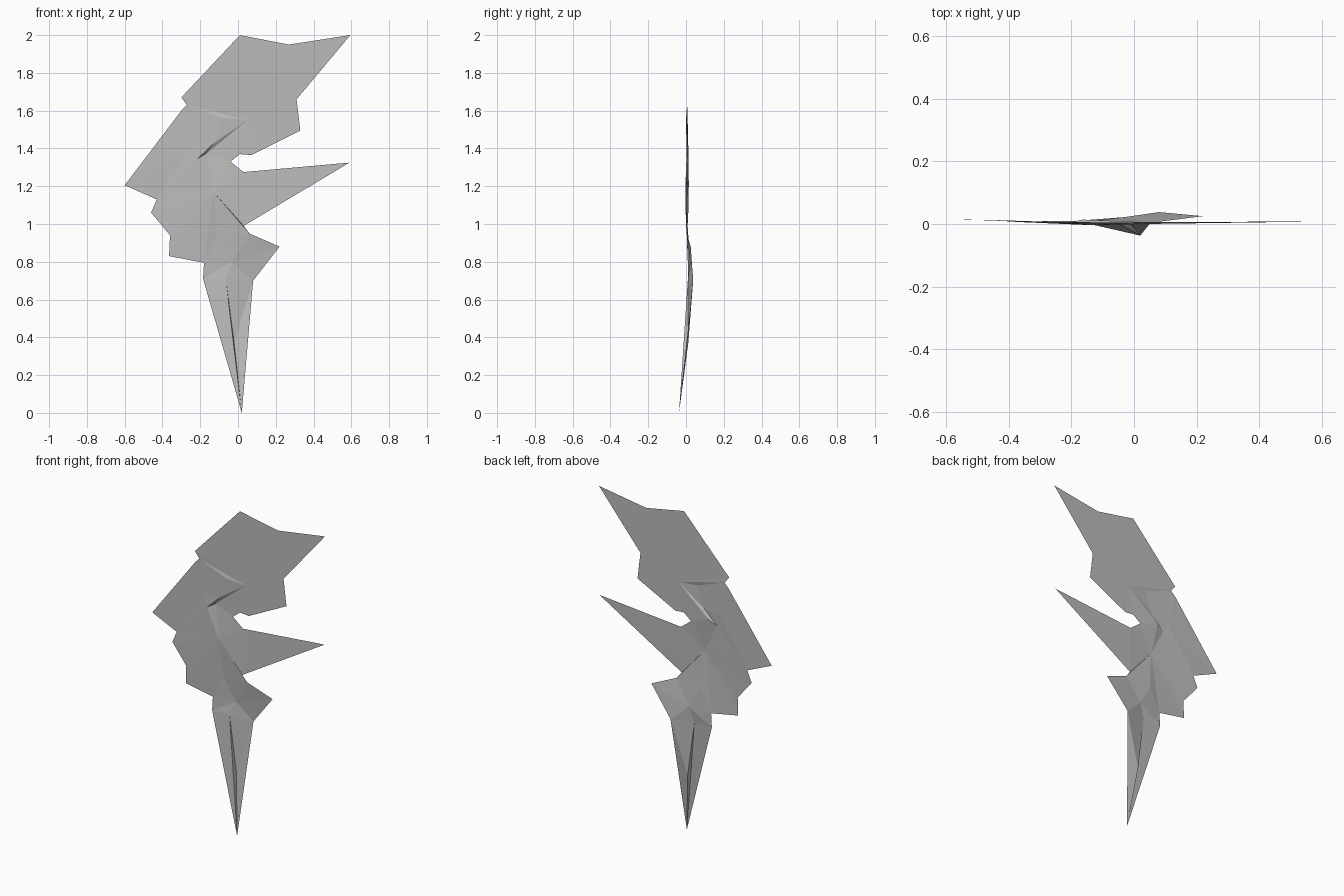
import bpy
import bmesh

cube = bpy.data.objects.get("Cube")
if cube:
    bpy.data.objects.remove(cube, do_unlink=True)

# One plain grey for the whole sheet
grey = bpy.data.materials.new("plain_grey")
grey.use_nodes = True
colour = (0.5, 0.5, 0.5, 1)
grey.diffuse_color = colour
grey.node_tree.nodes["Principled BSDF"].inputs["Base Color"].default_value = colour

# Named corners of the folded sheet, shared between neighbouring parts
P = {
    # lower blade
    "tip": (.02, -.037, 0), "hilt_l": (-.185, .01, .71), "hilt_m": (-.065, .01, .71),
    "hilt_r": (.08, .038, .7), "fold": (-.02, .012, .37),
    # collar
    "collar": (-.03, .022, .8), "barb": (.22, .025, .88), "neck": (.06, .005, .95),
    "crease": (-.11, .012, .94), "hip": (-.18, .01, .795),
    # body
    "core": (-.13, -.004, 1.17), "notch": (.03, 0, .99), "armpit": (.03, .006, 1.275),
    "web": (-.04, .008, 1.33), "bump": (-.43, .012, 1.13), "flank": (-.46, .012, 1.06),
    "waist": (-.36, .006, .94), "skirt": (-.365, .008, .83), "spike": (.59, .008, 1.325),
    # slit and shoulder
    "slit_low": (-.215, .002, 1.345), "slit_back": (-.165, .014, 1.375),
    "slit_top": (-.125, .002, 1.43), "blade": (-.24, .006, 1.42),
    "elbow": (-.6, .015, 1.205), "shoulder": (-.3, .008, 1.6), "nick": (-.27, .006, 1.63),
    # upper shard
    "ridge": (-.08, .0, 1.56), "shard": (.05, .005, 1.55), "lip": (.01, .006, 1.37),
    "chin": (.07, .005, 1.365), "corner": (.33, .005, 1.495), "inlet": (.31, .005, 1.66),
    "wing": (.595, .005, 2), "dip": (.27, .005, 1.95), "peak": (.01, .005, 2),
    "cheek": (-.3, .005, 1.67),
}


def fan(hub, rim, closed=True):
    """Triangles from a hub corner to each edge of its rim."""
    rim = rim.split()
    ends = rim[1:] + rim[:1] if closed else rim[1:]
    return [(hub, a, b) for a, b in zip(rim, ends)]


def build(name, faces):
    bm = bmesh.new()
    made = {}
    for face in faces:
        for key in face:
            if key not in made:
                made[key] = bm.verts.new(P[key])
        bm.faces.new([made[key] for key in face])
    # All faces look towards the front
    bm.normal_update()
    for f in bm.faces:
        if f.normal.y > 0:
            f.normal_flip()
    mesh = bpy.data.meshes.new(name)
    bm.to_mesh(mesh)
    bm.free()
    mesh.materials.append(grey)
    obj = bpy.data.objects.new(name, mesh)
    bpy.context.collection.objects.link(obj)


# Long lower spike with its steep fold
build("lower_spike", fan("fold", "tip hilt_r hilt_m") + [("tip", "hilt_m", "hilt_l")])

# Bent collar with the barb on the left
build("collar", fan("collar", "hilt_m hilt_r barb neck crease hip hilt_l"))

# Creased middle
build("middle_body", fan("core", "hip crease neck notch armpit web slit_back slit_low "
                                 "bump flank waist skirt"))

# Side spike
build("side_spike", [("notch", "spike", "armpit")])

# Shoulder with the narrow slit next to it
build("shoulder", fan("blade", "bump slit_low slit_top ridge nick shoulder elbow"))
build("slit", [("slit_low", "slit_back", "slit_top")])

# Large upper shard
build("upper_shard", fan("shard", "ridge slit_top slit_back web lip chin corner inlet "
                                  "wing dip peak cheek nick"))
